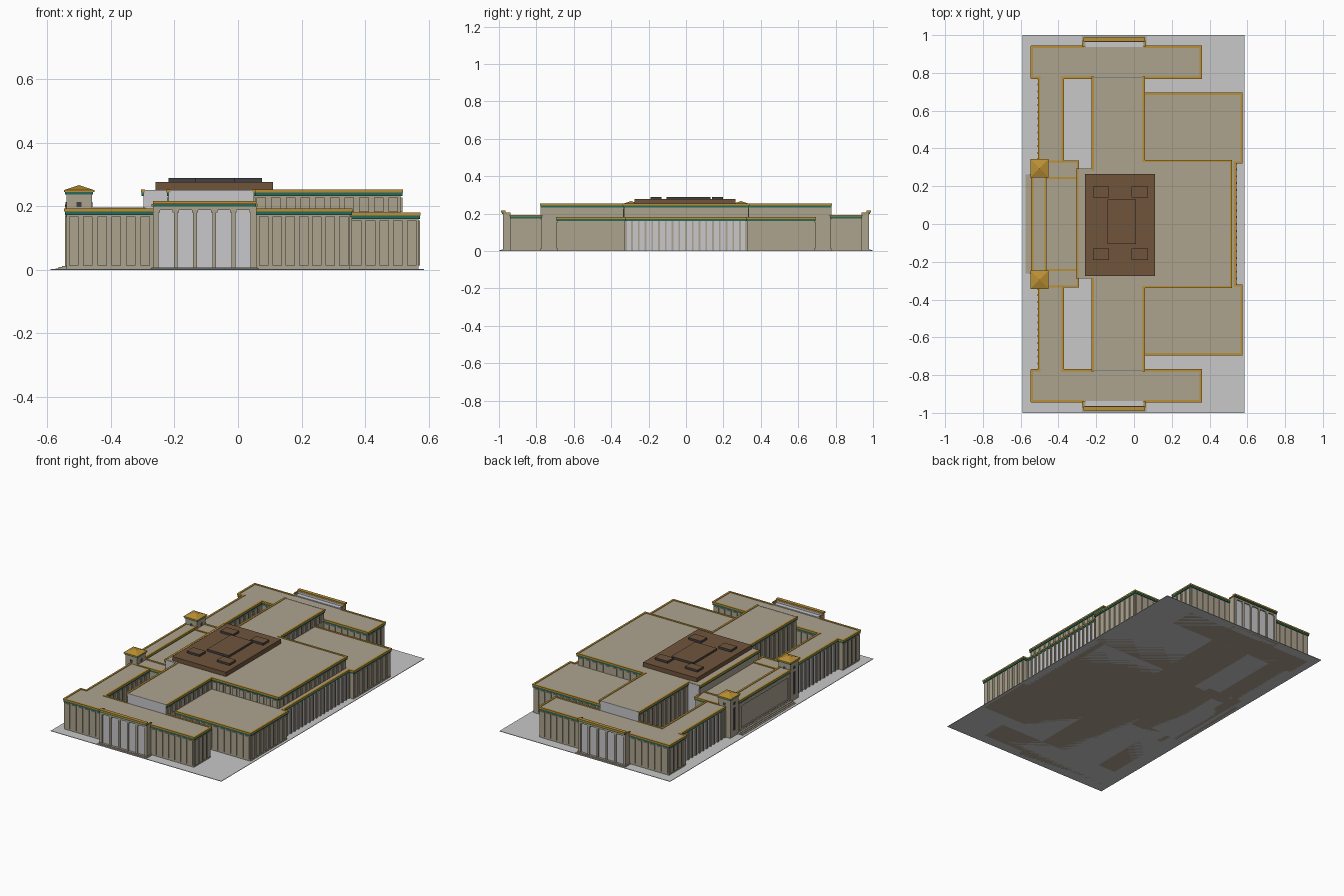
import bpy, bmesh
from mathutils import Vector

if "Cube" in bpy.data.objects:
    bpy.data.objects.remove(bpy.data.objects["Cube"])

COLORS = {
    "tan_stone": (0.42, 0.37, 0.275), "pale_glass": (0.58, 0.58, 0.60),
    "paving_grey": (0.58, 0.58, 0.58), "gold_trim": (0.50, 0.28, 0.035),
    "green_band": (0.02, 0.14, 0.10), "brown_roof": (0.16, 0.09, 0.045),
    "dark_grey": (0.055, 0.055, 0.06),
}
MATS = {}
for n, c in COLORS.items():
    MATS[n] = bpy.data.materials.new(n)
    MATS[n].diffuse_color = (*c, 1)

parts = {}  # (part name, material) -> bmesh


def get(name, mat):
    return parts.setdefault((name, mat), bmesh.new())


def box(name, mat, x0, x1, y0, y1, z0, z1):
    bm = get(name, mat)
    r = bmesh.ops.create_cube(bm, size=1)
    for v in r["verts"]:
        v.co = Vector(((x0 + x1) / 2 + v.co.x * abs(x1 - x0),
                       (y0 + y1) / 2 + v.co.y * abs(y1 - y0),
                       (z0 + z1) / 2 + v.co.z * (z1 - z0)))


def both(name, mat, x0, x1, y0, y1, z0, z1):
    """Box plus its mirror across y = 0."""
    box(name, mat, x0, x1, y0, y1, z0, z1)
    box(name, mat, x0, x1, -y1, -y0, z0, z1)


def plate(name, mat, ax, c, a, b, s, d0, d1, z0, z1):
    """Box on a wall face: wall at ax = c, spanning a..b, outward sign s."""
    lo, hi = sorted((c + s * d0, c + s * d1))
    if ax == "x":
        box(name, mat, lo, hi, a, b, z0, z1)
    else:
        box(name, mat, a, b, lo, hi, z0, z1)


def facade(ax, c, a, b, s, top, kind="pilaster", z0=0.0):
    """Cornice trim and repeated vertical bays along a wall."""
    plate("cornice_gold", "gold_trim", ax, c, a - .006, b + .006, s, -.005, .007, top - .006, top + .003)
    plate("cornice_green", "green_band", ax, c, a - .004, b + .004, s, -.004, .005, top - .017, top - .006)
    if kind == "plain":
        return
    pitch, width, depth = (.045, .03, .005) if kind == "pilaster" else (.037, .010, .010)
    n = max(1, round((b - a) / pitch))
    step = (b - a) / n
    zb = z0 + (.014 if z0 == 0 else .004)
    if kind == "glass":
        plate("window_wall", "pale_glass", ax, c, a + .004, b - .004, s, -.002, .003, .004, top - .018)
        for i in range(n + 1):
            p = min(max(a + i * step, a + width / 2), b - width / 2)
            plate("window_mullions", "tan_stone", ax, c, p - width / 2, p + width / 2, s, 0, depth, 0, top - .017)
    else:
        for i in range(n):
            p = a + (i + .5) * step
            plate("wall_pilasters", "tan_stone", ax, c, p - width / 2, p + width / 2, s, 0, depth, zb, top - .022)


def facade2(ax, c, a, b, s, top, kind="pilaster", z0=0.0):
    facade(ax, c, a, b, s, top, kind, z0)
    if ax == "x":
        facade(ax, c, -b, -a, s, top, kind, z0)
    else:
        facade(ax, -c, a, b, -s, top, kind, z0)


# Paved base
box("paving", "paving_grey", -.59, .585, -1, 1, 0, .003)

# Main masses
LOW, HIGH, EAST = .190, .250, .178
both("end_wing", "tan_stone", -.54, .353, .775, .937, 0, LOW)
both("west_corridor", "tan_stone", -.502, -.378, .33, .776, 0, LOW)
box("main_hall", "tan_stone", -.218, .05, -.774, .774, 0, HIGH)
box("east_hall", "tan_stone", .05, .512, -.33, .333, 0, HIGH)
both("east_gallery", "tan_stone", .05, .568, .327, .688, 0, EAST)
box("east_gallery_centre", "tan_stone", .5, .535, -.33, .33, 0, EAST)
box("west_hall", "tan_stone", -.298, -.215, -.285, .29, 0, HIGH + .002)
both("hall_end_glazing", "pale_glass", -.217, .049, .773, .778, LOW, HIGH + .001)
box("west_hall_glazing", "pale_glass", -.296, -.217, -.289, .294, .02, HIGH + .001)

# Facades of the end wings
facade2("y", .937, -.54, -.27, 1, LOW)
facade2("y", .937, .06, .353, 1, LOW)
facade2("x", .353, .775, .937, 1, LOW)
facade2("x", -.54, .775, .937, -1, LOW)
facade2("y", .775, -.54, -.502, -1, LOW, "plain")
facade2("y", .775, -.378, -.218, -1, LOW)
facade2("y", .775, .05, .353, -1, LOW)
# Corridors and courtyard walls
facade2("x", -.502, .34, .775, -1, LOW, "glass")
facade2("x", -.378, .33, .775, 1, LOW)
facade2("x", -.218, .29, .774, -1, HIGH)
facade2("x", .05, .333, .774, 1, HIGH, "pilaster", EAST)
# East hall and galleries
facade2("y", .332, .05, .512, 1, HIGH, "pilaster", EAST)
facade("x", .512, -.33, .333, 1, HIGH, "pilaster", EAST)
facade2("x", .568, .327, .688, 1, EAST)
facade2("y", .688, .05, .568, 1, EAST)
facade2("y", .327, .54, .568, -1, EAST, "plain")
facade("x", .535, -.325, .325, 1, EAST, "glass")
facade("x", -.298, -.285, .29, -1, HIGH, "plain")

# Entrance porticos at both ends
X0, X1 = -.262, .052
both("portico_glass", "pale_glass", X0, X1, .937, .972, 0, .196)
both("portico_parapet", "pale_glass", X0, X1, .964, .972, .196, .208)
both("portico_side_wall", "tan_stone", X0 - .006, X0 + .004, .937, .978, 0, .2)
both("portico_side_wall", "tan_stone", X1 - .004, X1 + .006, .937, .978, 0, .2)
both("portico_side_trim", "gold_trim", X0 - .010, X0 - .002, .937, .972, .2, .207)
both("portico_side_trim", "gold_trim", X1 + .002, X1 + .010, .937, .972, .2, .207)
both("portico_lintel", "tan_stone", X0, X1, .970, .979, .188, .2)
both("portico_green", "green_band", X0 - .004, X1 + .004, .968, .983, .199, .207)
both("portico_gold", "gold_trim", X0 - .006, X1 + .006, .966, .988, .207, .217)
for i in range(6):
    p = X0 + .006 + i * (X1 - X0 - .012) / 5
    both("portico_columns", "tan_stone", p - .006, p + .006, .970, .979, .008, .19)
    both("portico_capitals", "tan_stone", max(p - .010, X0), min(p + .010, X1), .970, .978, .18, .19)
both("portico_steps", "tan_stone", X0 - .01, X1 + .01, .937, .986, 0, .008)
both("portico_steps", "tan_stone", X0 - .014, X1 + .014, .937, .994, 0, .005)

# West pavilion between the towers
box("west_screen_wall", "tan_stone", -.537, -.47, -.255, .255, 0, .203)
facade("x", -.537, -.25, .25, -1, .203, "plain")
facade("x", -.47, -.25, .25, 1, .203, "plain")
box("west_pavilion", "tan_stone", -.47, -.295, -.25, .25, 0, LOW)
both("west_stair_block", "tan_stone", -.46, -.298, .245, .33, 0, LOW + .003)
facade2("y", .33, -.46, -.298, 1, LOW + .003, "plain")
facade2("y", .245, -.46, -.298, -1, LOW + .003, "plain")
facade2("x", -.298, .29, .33, 1, LOW + .003, "plain")
for y0, y1, z0, z1 in ((-.25, .25, .165, .186), (-.25, .25, .01, .03),
                       (-.25, -.23, .03, .165), (.23, .25, .03, .165)):
    box("west_panel_frame", "tan_stone", -.543, -.536, y0, y1, z0, z1)
for i in range(3):
    box("west_steps", "tan_stone", -.574 + i * .01, -.535, -.262, .262, 0, .005 + i * .004)
for i in range(16):
    y = -.225 + i * .03
    box("west_base_lights", "pale_glass", -.545, -.54, y - .009, y + .009, .014, .024)

# Corner towers with hipped gold roofs
for s in (-1, 1):
    cx, cy = -.5, s * .295
    box("tower", "tan_stone", cx - .04, cx + .04, cy - .04, cy + .04, 0, .24)
    box("tower_green_band", "green_band", cx - .044, cx + .044, cy - .044, cy + .044, .237, .245)
    box("tower_eave", "gold_trim", cx - .048, cx + .048, cy - .048, cy + .048, .245, .251)
    bm = get("tower_roof", "gold_trim")
    base = [bm.verts.new((cx + a * .048, cy + b * .048, .251)) for a, b in ((-1, -1), (1, -1), (1, 1), (-1, 1))]
    peak = bm.verts.new((cx, cy, .267))
    for i in range(4):
        bm.faces.new((base[i], base[(i + 1) % 4], peak))
    for d in (-1, 1):
        plate("tower_windows", "dark_grey", "x", cx + d * .04, cy - .008, cy + .008, d, -.002, .002, .198, .214)
        plate("tower_windows", "dark_grey", "y", cy + d * .04, cx - .008, cx + .008, d, -.002, .002, .198, .214)
    plate("tower_slits", "dark_grey", "x", cx - .04, cy - .008, cy + .008, -1, -.002, .002, .04, .18)

# Brown upper roof with raised vents (dark sides, brown tops)
box("upper_roof", "brown_roof", -.26, .11, -.275, .265, .25, .277)
vents = [(-.14, .01, -.105, .13)]
for x0, x1 in ((-.218, -.132), (-.012, .075)):
    vents += [(x0, x1, .14, .198), (x0, x1, -.19, -.13)]
for v in vents:
    box("roof_vents", "dark_grey", *v, .277, .289)
    box("roof_vent_caps", "brown_roof", *v, .289, .290)

# Turn every collected part into an object
for (name, mat), bm in parts.items():
    bmesh.ops.recalc_face_normals(bm, faces=bm.faces[:])
    me = bpy.data.meshes.new(name)
    bm.to_mesh(me)
    bm.free()
    me.materials.append(MATS[mat])
    bpy.context.collection.objects.link(bpy.data.objects.new(name, me))

for m in bpy.data.materials:
    if m.users and not m.is_grease_pencil:
        m.use_nodes = True
        m.node_tree.nodes["Principled BSDF"].inputs["Base Color"].default_value = m.diffuse_color
